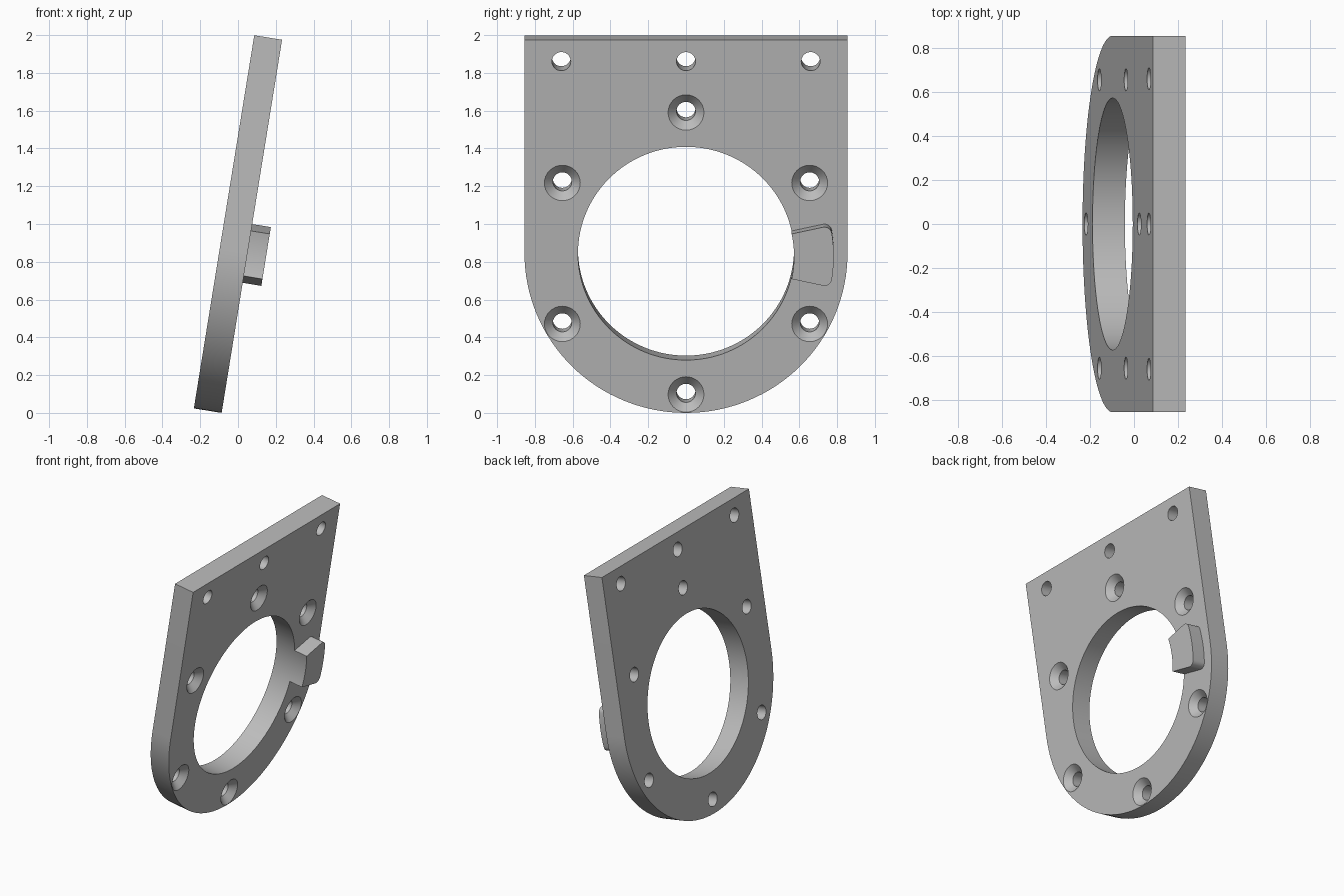
import bpy, bmesh, math
from mathutils import Matrix

if "Cube" in bpy.data.objects:
    bpy.data.objects.remove(bpy.data.objects["Cube"])

THICK, HALF_W, TOP = 0.149, 0.855, 1.146
BORE, BOLT_RING = 0.572, 0.756
TILT = math.radians(9.2)
# Local frame: x out of the countersunk face, z up the plate, origin at the bore
PLACE = Matrix.Translation((0.05, 0, 0.844)) @ Matrix.Rotation(TILT, 4, 'Y')

grey = bpy.data.materials.new("light grey")
grey.use_nodes = True
grey.diffuse_color = (0.5, 0.5, 0.5, 1)
grey.node_tree.nodes["Principled BSDF"].inputs["Base Color"].default_value = (0.5, 0.5, 0.5, 1)


def make_object(name, bm):
    bmesh.ops.recalc_face_normals(bm, faces=bm.faces)
    mesh = bpy.data.meshes.new(name)
    bm.to_mesh(mesh)
    bm.free()
    mesh.materials.append(grey)
    obj = bpy.data.objects.new(name, mesh)
    bpy.context.collection.objects.link(obj)
    return obj


def arc(radius, start, end, steps, cy=0, cz=0):
    """Points of an arc in the plate plane, angles in degrees."""
    angles = [math.radians(start + (end - start) * i / steps) for i in range(steps + 1)]
    return [(cy + radius * math.cos(a), cz + radius * math.sin(a)) for a in angles]


def extrude_outline(name, points, x0, x1):
    bm = bmesh.new()
    face = bm.faces.new([bm.verts.new((x0, y, z)) for y, z in points])
    out = bmesh.ops.extrude_face_region(bm, geom=[face])["geom"]
    verts = [v for v in out if isinstance(v, bmesh.types.BMVert)]
    bmesh.ops.translate(bm, verts=verts, vec=(x1 - x0, 0, 0))
    return make_object(name, bm)


def add_turned(bm, profile, y, z, sides):
    """Closed solid turned about the x direction from (x, radius) pairs."""
    rings = []
    for x, r in profile:
        rings.append([bm.verts.new((x, y + r * math.cos(math.tau * i / sides),
                                    z + r * math.sin(math.tau * i / sides)))
                      for i in range(sides)])
    for a, b in zip(rings, rings[1:]):
        for i in range(sides):
            j = (i + 1) % sides
            bm.faces.new((a[i], a[j], b[j], b[i]))
    bm.faces.new(rings[0])
    bm.faces.new(rings[-1])


# Plate with a half-round lower end
outline = arc(HALF_W, 180, 360, 64) + [(HALF_W, TOP), (-HALF_W, TOP)]
plate = extrude_outline("mounting_plate", outline, -THICK, 0)

# Cutters: bore, plain top holes and countersunk ring of holes
bm = bmesh.new()
back = -THICK - 0.05
add_turned(bm, [(back, BORE), (0.05, BORE)], 0, 0, 128)
for y in (-0.66, 0, 0.66):
    add_turned(bm, [(back, 0.05), (0.05, 0.05)], y, 1.03, 32)
for k in range(6):
    a = math.radians(30 + 60 * k)
    add_turned(bm, [(back, 0.05), (-0.045, 0.05), (0, 0.095), (0.02, 0.115)],
               BOLT_RING * math.cos(a), BOLT_RING * math.sin(a), 32)
cutter = make_object("hole_cutter", bm)
cutter.hide_render = True

cut = plate.modifiers.new("holes", 'BOOLEAN')
cut.operation, cut.solver, cut.object = 'DIFFERENCE', 'EXACT', cutter
bpy.context.view_layer.update()
evaluated = plate.evaluated_get(bpy.context.evaluated_depsgraph_get())
result = bpy.data.meshes.new_from_object(evaluated)
plate.modifiers.clear()
plate.data = result
bpy.data.objects.remove(cutter)

# Stop block: ring segment flush with the bore, outer corners rounded
SPAN, OUTER, FILLET = 12.2, 0.782, 0.04
ring = OUTER - FILLET
inset = math.degrees(math.asin(FILLET / ring))
turn = SPAN - inset
corner = [(ring * math.cos(math.radians(s * turn)), ring * math.sin(math.radians(s * turn)))
          for s in (-1, 1)]
block = arc(BORE, SPAN, -SPAN, 12)
block += arc(FILLET, -SPAN - 90, -turn, 8, *corner[0])
block += arc(OUTER, -turn, turn, 10)[1:-1]
block += arc(FILLET, turn, SPAN + 90, 8, *corner[1])
stop_block = extrude_outline("stop_block", block, -0.005, 0.1)

# Tilt into place and shade
for obj in (plate, stop_block):
    obj.matrix_world = PLACE
    bpy.ops.object.select_all(action='DESELECT')
    obj.select_set(True)
    bpy.context.view_layer.objects.active = obj
    bpy.ops.object.shade_smooth_by_angle(angle=math.radians(30))
